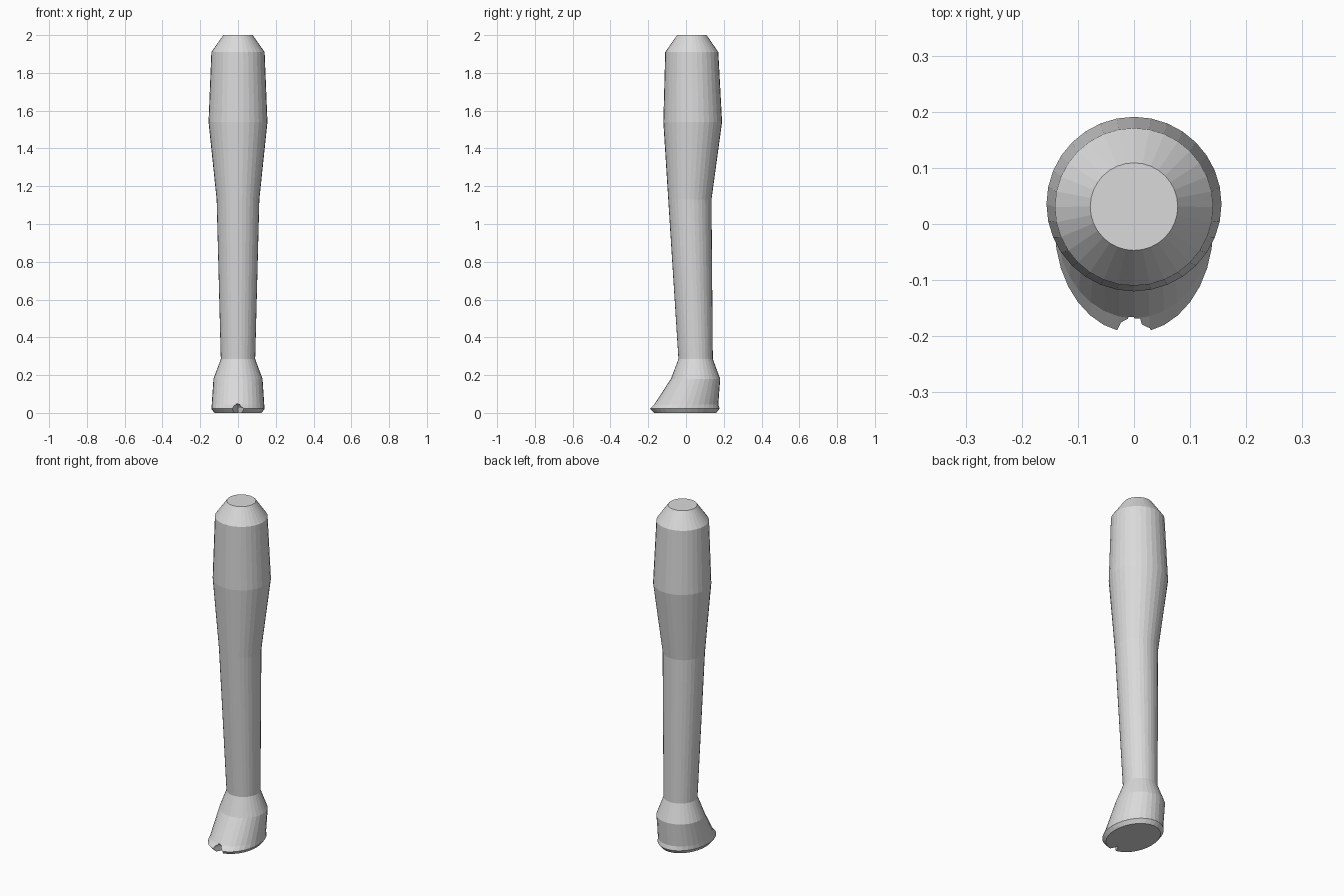
import bpy, bmesh, math

cube = bpy.data.objects.get("Cube")
if cube:
    bpy.data.objects.remove(cube, do_unlink=True)

SIDES = 32

grey = bpy.data.materials.new("light_grey")
grey.use_nodes = True
colour = (0.7, 0.7, 0.7, 1)
grey.diffuse_color = colour
grey.node_tree.nodes["Principled BSDF"].inputs["Base Color"].default_value = colour


def loft(name, rings):
    """Closed flat-shaded skin through a list of rings of (x, y, z) points."""
    bm = bmesh.new()
    loops = [[bm.verts.new(p) for p in ring] for ring in rings]
    n = len(loops[0])
    for a, b in zip(loops, loops[1:]):
        for i in range(n):
            j = (i + 1) % n
            bm.faces.new((a[i], a[j], b[j], b[i]))
    bm.faces.new(loops[0][::-1])
    bm.faces.new(loops[-1])
    bmesh.ops.recalc_face_normals(bm, faces=bm.faces)
    mesh = bpy.data.meshes.new(name)
    bm.to_mesh(mesh)
    bm.free()
    mesh.materials.append(grey)
    obj = bpy.data.objects.new(name, mesh)
    bpy.context.collection.objects.link(obj)
    return obj


def ellipse(z, front, back, rx):
    cy, ry = (front + back) / 2, (back - front) / 2
    return [(rx * math.cos(t), cy + ry * math.sin(t), z)
            for t in (2 * math.pi * i / SIDES for i in range(SIDES))]


# Leg profile from sole to top: height, front y, back y, half width
profile = [
    (0.00, -0.172, 0.160, 0.125),   # sole
    (0.022, -0.194, 0.178, 0.141),  # hoof rim
    (0.045, -0.168, 0.171, 0.139),
    (0.18, -0.080, 0.181, 0.130),   # top of hoof
    (0.285, -0.040, 0.142, 0.091),  # ankle
    (1.13, -0.094, 0.135, 0.113),   # below the knee
    (1.54, -0.120, 0.191, 0.156),   # widest part of thigh
    (1.91, -0.110, 0.171, 0.141),   # shoulder of the cap
    (2.00, -0.047, 0.109, 0.078),   # flat top
]
leg = loft("hoofed_leg", [ellipse(*p) for p in profile])

# Cleft in the front of the hoof: an arched wedge tapering backwards
arch = [(-1, -0.05), (-1, 0.026), (-0.55, 0.043), (0, 0.049),
        (0.55, 0.043), (1, 0.026), (1, -0.05)]
cutter = loft("cleft_cutter", [[(x * w, y, z) for x, z in arch]
                               for y, w in ((-0.24, 0.055), (-0.130, 0.001))])
cutter.hide_render = True

cut = leg.modifiers.new("cleft", "BOOLEAN")
cut.operation = "DIFFERENCE"
cut.solver = "EXACT"
cut.object = cutter
bpy.context.view_layer.objects.active = leg
bpy.ops.object.modifier_apply(modifier=cut.name)
bpy.data.objects.remove(cutter, do_unlink=True)
